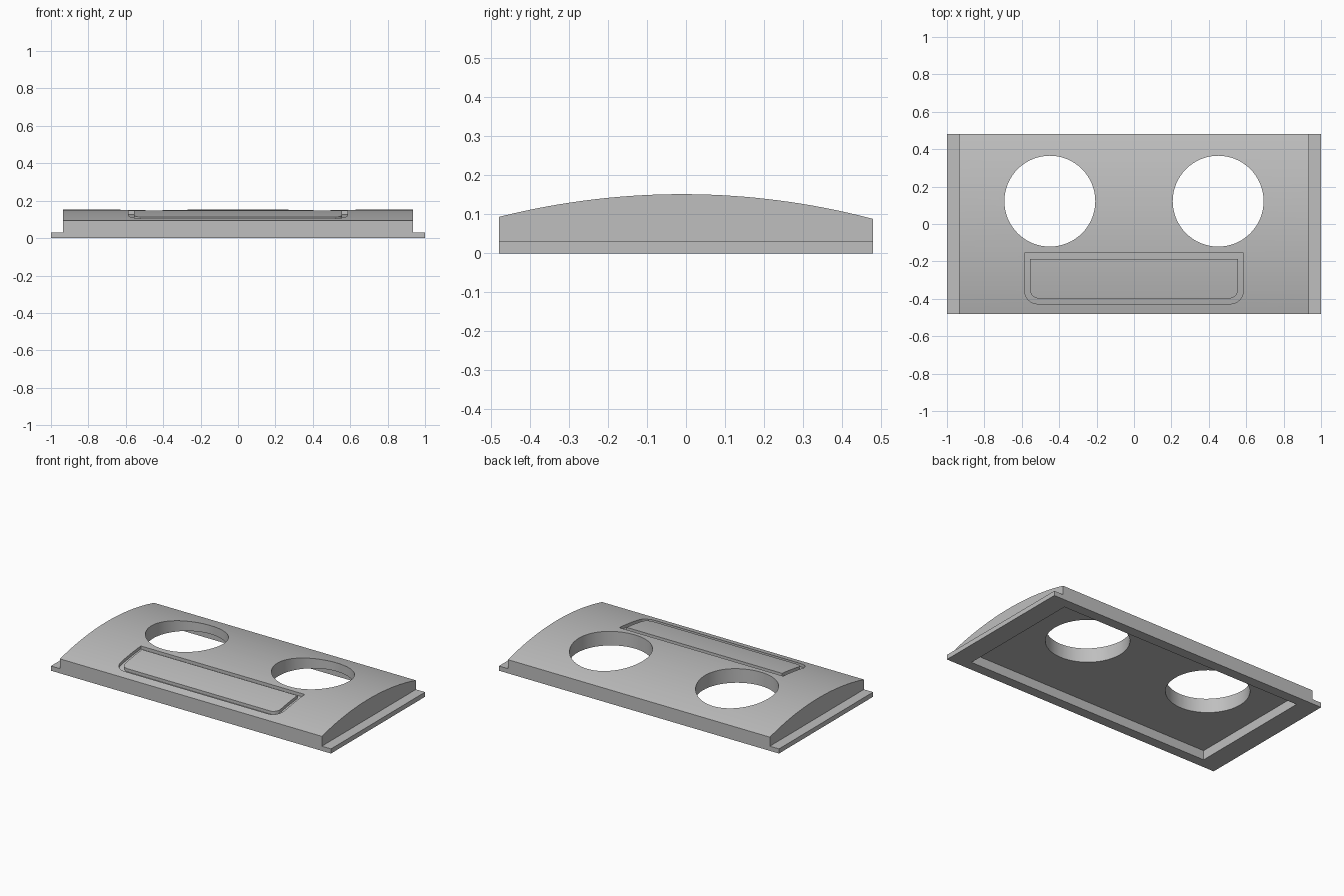
import bpy
import bmesh
import math

cube = bpy.data.objects.get("Cube")
if cube:
    bpy.data.objects.remove(cube, do_unlink=True)

HALF_DEPTH = 0.48
ARC_RADIUS = 1.92

grey = bpy.data.materials.new("light_grey")
grey.use_nodes = True
grey.diffuse_color = (0.52, 0.52, 0.52, 1)
grey.node_tree.nodes["Principled BSDF"].inputs["Base Color"].default_value = (0.52, 0.52, 0.52, 1)


def arc_z(y):
    """Height of the crowned top at depth y."""
    return 0.152 - ARC_RADIUS + math.sqrt(ARC_RADIUS ** 2 - (y + 0.01) ** 2)


def prism(name, points, direction):
    """Solid made by sweeping a closed outline along a direction."""
    bm = bmesh.new()
    face = bm.faces.new([bm.verts.new(p) for p in points])
    swept = bmesh.ops.extrude_face_region(bm, geom=[face])["geom"]
    verts = [v for v in swept if isinstance(v, bmesh.types.BMVert)]
    bmesh.ops.translate(bm, verts=verts, vec=direction)
    bmesh.ops.recalc_face_normals(bm, faces=bm.faces)
    mesh = bpy.data.meshes.new(name)
    bm.to_mesh(mesh)
    bm.free()
    mesh.materials.append(grey)
    obj = bpy.data.objects.new(name, mesh)
    bpy.context.collection.objects.link(obj)
    return obj


def box(name, half_x, half_y, z0, z1):
    corners = [(-half_x, -half_y, z0), (half_x, -half_y, z0),
               (half_x, half_y, z0), (-half_x, half_y, z0)]
    return prism(name, corners, (0, 0, z1 - z0))


def crowned(name, half_x, half_y, drop, base=None, top=None, steps=32):
    """Prism along x bounded by the crown curve and a flat base or top."""
    ys = [-half_y + 2 * half_y * i / steps for i in range(steps + 1)]
    flat = base if base is not None else top
    outline = [(-half_x, y, arc_z(y) - drop) for y in ys]
    outline += [(-half_x, half_y, flat), (-half_x, -half_y, flat)]
    return prism(name, outline, (2 * half_x, 0, 0))


def badge_outline(name, half_x, front, back, radius):
    """Upright prism with square back corners and rounded front corners."""
    points = [(half_x, back, 0.05), (-half_x, back, 0.05)]
    for side, start in ((-1, math.pi), (1, 1.5 * math.pi)):
        for i in range(9):
            a = start + i * math.pi / 16
            points.append((side * (half_x - radius) + radius * math.cos(a),
                           front + radius + radius * math.sin(a), 0.05))
    return prism(name, points, (0, 0, 0.2))


def combine(target, tool, operation):
    """Apply a boolean and discard the tool object."""
    mod = target.modifiers.new(operation.lower(), 'BOOLEAN')
    mod.operation = operation
    mod.solver = 'EXACT'
    mod.object = tool
    bpy.context.view_layer.objects.active = target
    bpy.ops.object.modifier_apply(modifier=mod.name)
    bpy.data.objects.remove(tool, do_unlink=True)


# Crowned body with a thin flange at both ends
cover = crowned("cover_plate", 0.935, HALF_DEPTH, 0, base=0)
combine(cover, box("flange", 1.0, HALF_DEPTH, 0, 0.03), 'UNION')

# Shallow pocket in the underside
combine(cover, box("pocket", 0.87, 0.415, -0.1, 0.06), 'DIFFERENCE')

# Two round openings
for side in (-1, 1):
    circle = [(side * 0.45 + 0.243 * math.cos(i * math.tau / 64),
               0.122 + 0.243 * math.sin(i * math.tau / 64), -0.1) for i in range(64)]
    combine(cover, prism("opening", circle, (0, 0, 0.5)), 'DIFFERENCE')

# Groove around the front panel, following the crown
groove = badge_outline("groove", 0.585, -0.427, -0.155, 0.07)
island = badge_outline("panel", 0.555, -0.398, -0.187, 0.045)
island.scale.z = 2
island.location.z = -0.1
bpy.context.view_layer.update()
combine(groove, island, 'DIFFERENCE')
combine(groove, crowned("groove_depth", 0.9, 0.47, 0.02, top=0.22), 'INTERSECT')
combine(cover, groove, 'DIFFERENCE')

# Smooth crown and openings, crisp edges
bpy.ops.object.select_all(action='DESELECT')
cover.select_set(True)
bpy.context.view_layer.objects.active = cover
bpy.ops.object.shade_smooth_by_angle(angle=math.radians(30))
